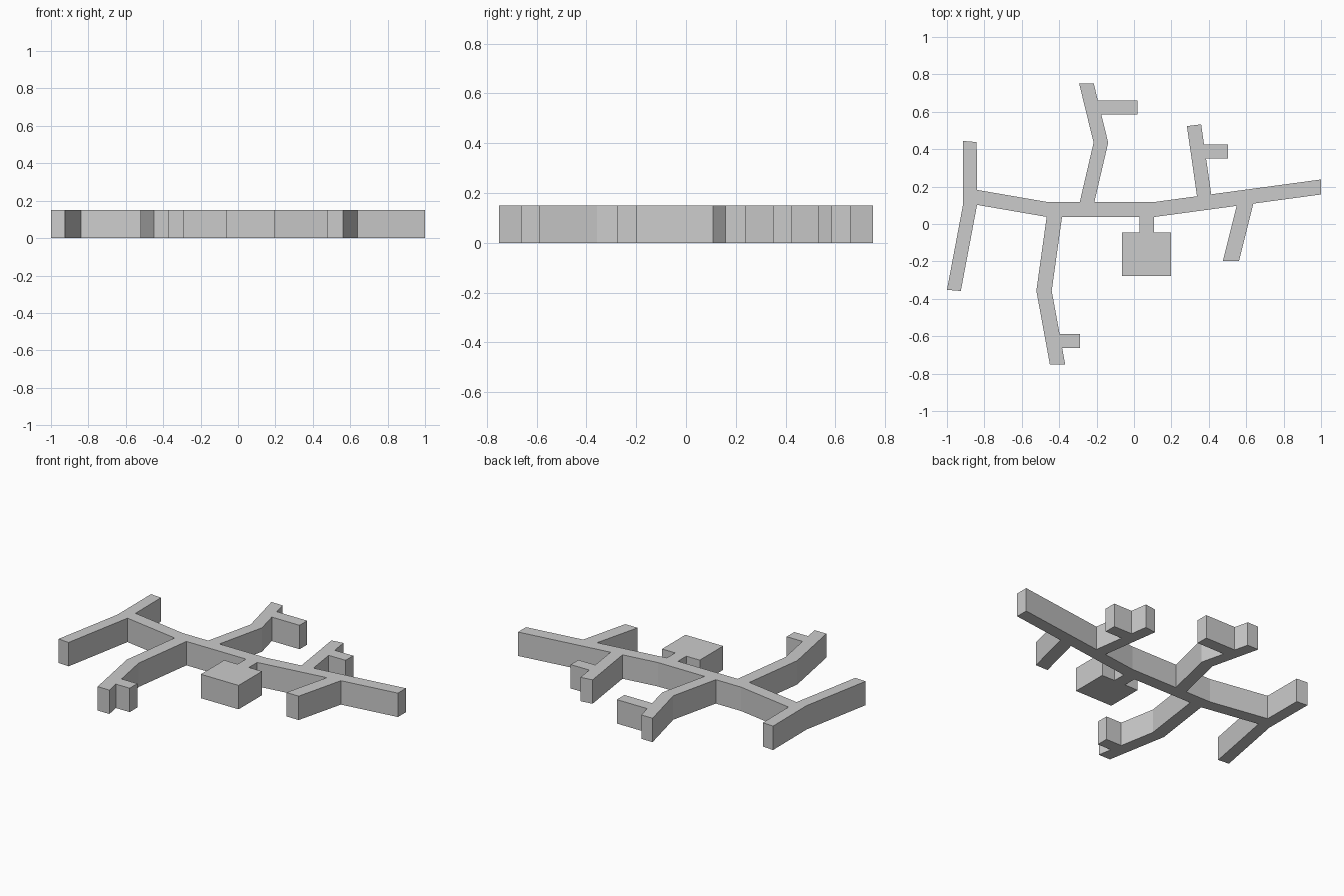
import bpy
import bmesh

if "Cube" in bpy.data.objects:
    bpy.data.objects.remove(bpy.data.objects["Cube"])

HEIGHT = 0.15


def strip(name, path, offset):
    """Upright slab following a path, widened by +/- offset at every point."""
    ox, oy = offset
    outline = [(x + ox, y + oy) for x, y in path]
    outline += [(x - ox, y - oy) for x, y in reversed(path)]
    bm = bmesh.new()
    base = bm.faces.new([bm.verts.new((x, y, 0)) for x, y in outline])
    ext = bmesh.ops.extrude_face_region(bm, geom=[base])
    top = [v for v in ext["geom"] if isinstance(v, bmesh.types.BMVert)]
    bmesh.ops.translate(bm, verts=top, vec=(0, 0, HEIGHT))
    bmesh.ops.recalc_face_normals(bm, faces=bm.faces[:])
    mesh = bpy.data.meshes.new(name)
    bm.to_mesh(mesh)
    bm.free()
    obj = bpy.data.objects.new(name, mesh)
    bpy.context.collection.objects.link(obj)
    return obj


# Main corridor, running left to right
body = strip("branching_corridors",
             [(-0.878, 0.149), (-0.466, 0.078), (0.112, 0.078), (1.0, 0.198)],
             (0, 0.04))

# Side branches, stubs and the square room
parts = [
    ("left_branch", [(-0.963, -0.355), (-0.876, 0.106), (-0.878, 0.441)], (0.037, -0.003)),
    ("back_branch", [(-0.254, 0.75), (-0.177, 0.435), (-0.262, 0.07)], (0.039, 0)),
    ("back_stub", [(-0.22, 0.623), (0.018, 0.623)], (0, 0.038)),
    ("front_branch", [(-0.42, 0.08), (-0.481, -0.357), (-0.409, -0.75)], (0.041, 0)),
    ("front_stub", [(-0.42, -0.625), (-0.288, -0.625)], (0, 0.038)),
    ("right_back_branch", [(0.321, 0.528), (0.379, 0.125)], (0.038, 0.005)),
    ("right_back_stub", [(0.34, 0.387), (0.503, 0.387)], (0, 0.038)),
    ("right_front_branch", [(0.518, -0.199), (0.604, 0.145)], (0.043, 0)),
    ("room_neck", [(0.068, 0.08), (0.068, -0.1)], (0.039, 0)),
    ("room", [(0.067, -0.045), (0.067, -0.277)], (0.131, 0)),
]
helpers = [strip(*p) for p in parts]

# Join everything into one clean solid
for helper in helpers:
    mod = body.modifiers.new(helper.name, "BOOLEAN")
    mod.operation = "UNION"
    mod.solver = "EXACT"
    mod.object = helper
    helper.hide_render = True

graph = bpy.context.evaluated_depsgraph_get()
merged = bpy.data.meshes.new_from_object(body.evaluated_get(graph))
body.modifiers.clear()
body.data = merged
for helper in helpers:
    bpy.data.objects.remove(helper)
